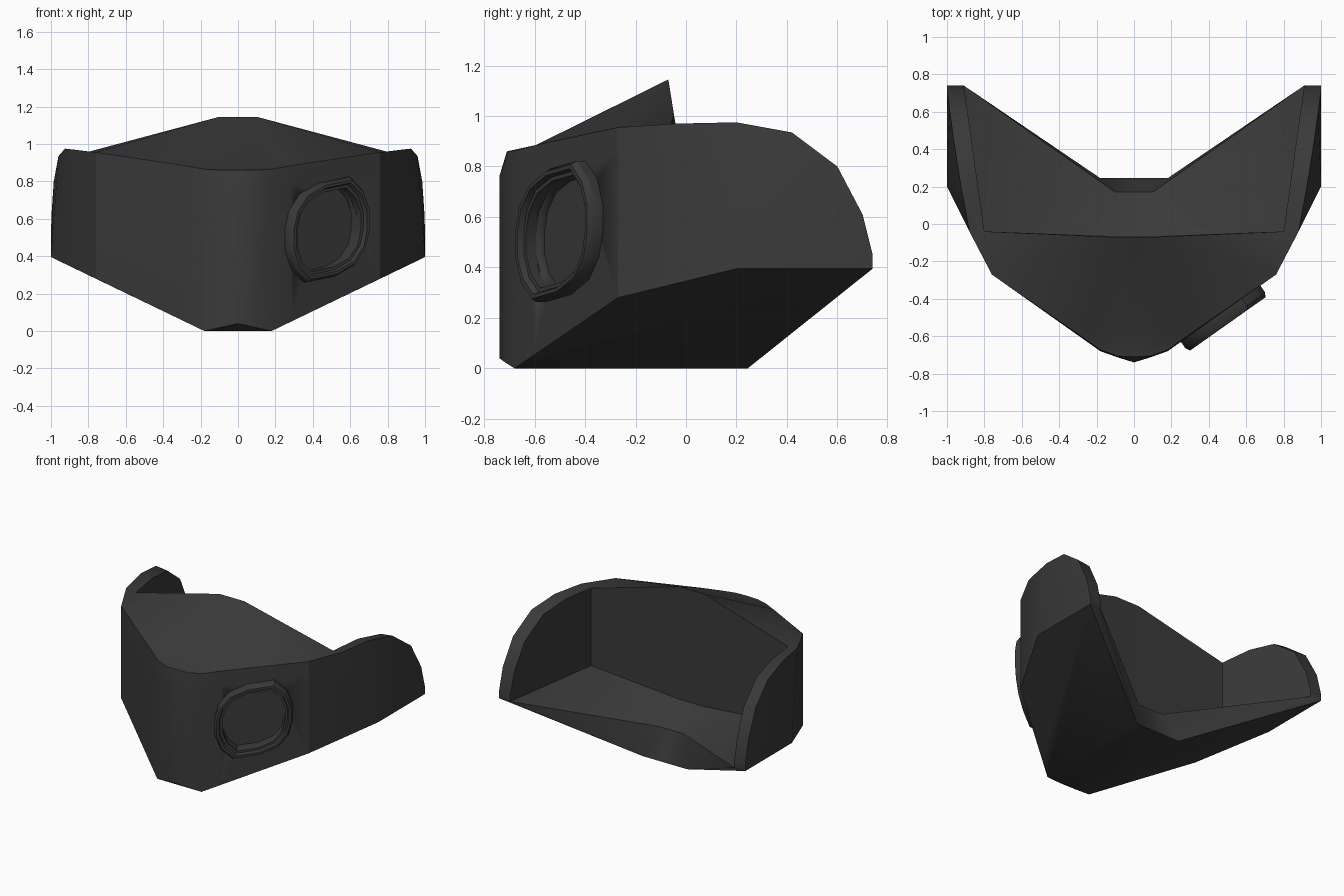
import bpy
import bmesh
from mathutils import Vector

default = bpy.data.objects.get("Cube")
if default:
    bpy.data.objects.remove(default, do_unlink=True)

# One matt charcoal colour for everything
charcoal = bpy.data.materials.new("charcoal")
charcoal.use_nodes = True
colour = (0.042, 0.042, 0.042, 1)
charcoal.diffuse_color = colour
charcoal.node_tree.nodes["Principled BSDF"].inputs["Base Color"].default_value = colour


def add_face(bm, points):
    bm.faces.new([bm.verts.new(p) for p in points])


def add_strip(bm, lower, upper):
    """Join two matching lines of points with quads."""
    for i in range(len(lower) - 1):
        add_face(bm, [lower[i], lower[i + 1], upper[i + 1], upper[i]])


def finish(bm, name, angle):
    bmesh.ops.remove_doubles(bm, verts=bm.verts[:], dist=0.0005)
    bmesh.ops.recalc_face_normals(bm, faces=bm.faces[:])
    mesh = bpy.data.meshes.new(name)
    bm.to_mesh(mesh)
    bm.free()
    mesh.materials.append(charcoal)
    obj = bpy.data.objects.new(name, mesh)
    bpy.context.collection.objects.link(obj)
    bpy.ops.object.select_all(action='DESELECT')
    obj.select_set(True)
    bpy.context.view_layer.objects.active = obj
    bpy.ops.object.shade_smooth_by_angle(angle=angle)
    return obj


# ---- Mask body: half of it is built, then mirrored ----
bm = bmesh.new()

# Front wall lines from the nose centre round to the cheek
base = [(0, -.74, .04), (.09, -.712, .02), (.18, -.68, 0), (.29, -.602, .053), (.76, -.27, .28)]
brow = [(0, -.74, .76), (.09, -.712, .765), (.18, -.68, .77), (.29, -.602, .79), (.76, -.27, .86)]
lip = [(0, -.71, .86), (.09, -.706, .86), (.18, -.672, .865), (.29, -.595, .885), (.76, -.27, .955)]
add_strip(bm, base, brow)
add_strip(bm, brow, lip)

# Cheek wing: outer rim curve and the thinner inner rim beside it
rim = [(.88, -.04, .97), (.925, .2, .975), (.96, .42, .935),
       (.985, .6, .8), (.998, .7, .61), (1, .74, .45)]
inner = [(.8 + .141 * (y + .04), y, z - .012) for x, y, z in rim]
hinge = inner[0]
jaw, tail = (1, .2, .395), (1, .74, .395)
inner_tail = (inner[-1][0], .74, .395)
add_face(bm, [base[-1], jaw, brow[-1]])
outline = [brow[-1], lip[-1]] + rim + [tail]
for a, b in zip(outline, outline[1:]):
    add_face(bm, [jaw, a, b])
add_strip(bm, rim, inner)
add_face(bm, [tail, rim[-1], inner[-1], inner_tail])

# Sloping top plate
peak, peak_mid = (.1, -.07, 1.145), (0, -.07, 1.145)
shelf_mid = (0, -.58, .888)
add_face(bm, lip[:4] + [shelf_mid])
add_face(bm, [shelf_mid, lip[3], peak, peak_mid])
add_face(bm, [lip[3], lip[4], peak])
add_face(bm, [lip[4], hinge, peak])
add_face(bm, [lip[4], rim[0], hinge])

# Cavity: back wall, side wall and floor
corner = (hinge[0], hinge[1], .39)
crease, crease_mid = (.1, -.065, .32), (0, -.065, .32)
edge, edge_mid = (.1, .17, .21), (0, .17, .21)
add_strip(bm, [crease_mid, crease, corner], [peak_mid, peak, hinge])
add_face(bm, inner + [inner_tail, corner])
add_face(bm, [crease_mid, crease, edge, edge_mid])
add_face(bm, [crease, corner, edge])
add_face(bm, [corner, inner_tail, edge])

# Back edge and underside
heel, heel_mid = (.18, .245, 0), (0, .245, 0)
chin_mid = (0, -.68, 0)
add_strip(bm, [heel_mid, heel, tail], [edge_mid, edge, inner_tail])
add_face(bm, base[:3] + [chin_mid])
add_face(bm, [chin_mid, base[2], heel, heel_mid])
add_face(bm, base[2:] + [jaw, tail, heel])

bmesh.ops.remove_doubles(bm, verts=bm.verts[:], dist=0.0005)
bmesh.ops.mirror(bm, geom=bm.verts[:] + bm.edges[:] + bm.faces[:],
                 axis='X', merge_dist=0.0005)

# Keep the upright cheek edges crisp
cheek_x = base[-1][0]
for e in bm.edges:
    if all(abs(abs(v.co.x) - cheek_x) < .001 for v in e.verts):
        e.smooth = False
body = finish(bm, "mask_body", 0.75)

# ---- Filter port: a stepped, slanted ring on the left cheek ----
along = Vector((.817, .577, 0))
outward = Vector((.577, -.817, 0))
centre = Vector((.464, -.481, .542))
half = [(.26, 0), (.26, .11), (.22, .21), (.14, .28),
        (-.04, .25), (-.165, .19), (-.235, .1)]
loop = half + [(-u, -v) for u, v in half]


def port_rings(steps):
    """Closed outlines of the port at each (scale, depth) step."""
    rings = []
    for scale, depth in steps:
        ring = [centre + along * u * scale + outward * depth + Vector((0, 0, v * scale))
                for u, v in loop]
        rings.append(ring + ring[:1])
    return rings


bm = bmesh.new()
rings = port_rings([(1, -.01), (1, .04), (.95, .065), (.89, .065),
                    (.86, .04), (.8, .04), (.8, -.01), (1, -.01)])
for lower, upper in zip(rings, rings[1:]):
    add_strip(bm, lower, upper)
finish(bm, "filter_port", 0.5)

# Recess through the ring into the cheek
bm = bmesh.new()
back, front = port_rings([(.8, -.05), (.8, .1)])
add_strip(bm, back, front)
add_face(bm, back[:-1])
add_face(bm, front[:-1])
cutter = finish(bm, "port_recess_cutter", 0.5)
cutter.hide_render = True
cutter.hide_set(True)
recess = body.modifiers.new("port_recess", 'BOOLEAN')
recess.operation = 'DIFFERENCE'
recess.solver = 'EXACT'
recess.object = cutter
